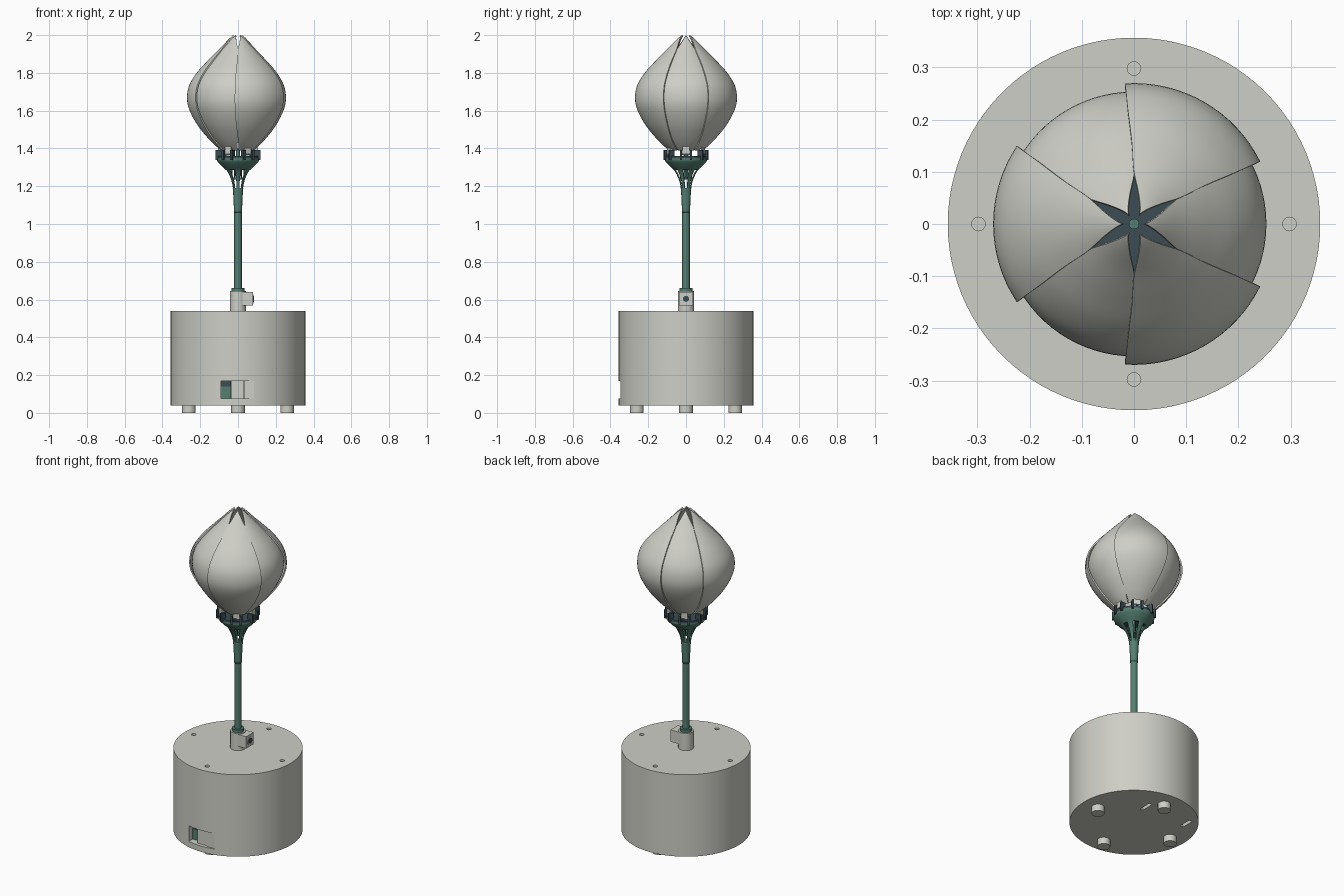
import bpy, bmesh, math
from math import radians, cos, sin
from mathutils import Vector, Matrix

if "Cube" in bpy.data.objects:
    bpy.data.objects.remove(bpy.data.objects["Cube"], do_unlink=True)


def material(name, rgb):
    m = bpy.data.materials.new(name)
    m.use_nodes = True
    m.diffuse_color = (*rgb, 1)
    m.node_tree.nodes["Principled BSDF"].inputs["Base Color"].default_value = (*rgb, 1)
    return m


GREY = material("warm light grey", (0.62, 0.62, 0.57))
GREEN = material("stem green", (0.09, 0.21, 0.165))
SLATE = material("dark slate", (0.045, 0.075, 0.09))


def finish(name, bm, mat, smooth=True):
    me = bpy.data.meshes.new(name)
    bmesh.ops.recalc_face_normals(bm, faces=bm.faces[:])
    bm.to_mesh(me)
    bm.free()
    ob = bpy.data.objects.new(name, me)
    bpy.context.collection.objects.link(ob)
    if mat:
        me.materials.append(mat)
    if smooth:
        select(ob)
        bpy.ops.object.shade_smooth_by_angle(angle=radians(35))
    return ob


def select(ob):
    bpy.ops.object.select_all(action="DESELECT")
    ob.select_set(True)
    bpy.context.view_layer.objects.active = ob


def apply_modifiers(ob):
    select(ob)
    for m in list(ob.modifiers):
        bpy.ops.object.modifier_apply(modifier=m.name)


def add_box(bm, lo, hi, turn=0):
    lo, hi = Vector(lo), Vector(hi)
    mat = (Matrix.Rotation(turn, 4, "Z") @ Matrix.Translation((lo + hi) / 2)
           @ Matrix.Diagonal((*(hi - lo), 1)))
    bmesh.ops.create_cube(bm, size=1, matrix=mat)


def add_cyl(bm, x, y, z0, z1, r, segs=32):
    bmesh.ops.create_cone(bm, cap_ends=True, segments=segs, radius1=r, radius2=r,
                          depth=z1 - z0, matrix=Matrix.Translation((x, y, (z0 + z1) / 2)))


def box(name, lo, hi, mat, turn=0):
    bm = bmesh.new()
    add_box(bm, lo, hi, turn)
    return finish(name, bm, mat, False)


def cyl(name, z0, z1, r, mat, x=0, y=0, segs=32):
    bm = bmesh.new()
    add_cyl(bm, x, y, z0, z1, r, segs)
    return finish(name, bm, mat)


def spline(points, steps):
    """Smooth path through the points."""
    pts = [Vector(p) for p in points]
    pts = [2 * pts[0] - pts[1]] + pts + [2 * pts[-1] - pts[-2]]
    out = []
    for a, b, c, d in zip(pts, pts[1:], pts[2:], pts[3:]):
        for i in range(steps):
            t = i / steps
            out.append(b + t * ((c - a) / 2 + t * (a - 2.5 * b + 2 * c - d / 2
                                + t * (1.5 * (b - c) + (d - a) / 2))))
    return out + [pts[-2]]


def cut(ob, cutter):
    m = ob.modifiers.new("cut", "BOOLEAN")
    m.operation, m.solver, m.object = "DIFFERENCE", "EXACT", cutter
    cutter.hide_render = True
    apply_modifiers(ob)
    bpy.data.objects.remove(cutter, do_unlink=True)


QUARTERS = [(1, 0), (0, 1), (-1, 0), (0, -1)]
SIXTHS = [radians(60 * k) for k in range(6)]

# Drum base with screw holes, underside slots and a switch window
base = cyl("base_drum", 0.04, 0.54, 0.357, GREY, segs=96)
bm = bmesh.new()
for x, y in QUARTERS:
    add_cyl(bm, 0.298 * x, 0.298 * y, 0.515, 0.56, 0.013, 24)
for x in (0.06, -0.23):
    add_box(bm, (x - 0.01, 0.135, 0.02), (x + 0.01, 0.215, 0.06))
add_box(bm, (-0.09, -0.4, 0.075), (0.085, -0.29, 0.17))
cut(base, finish("base_cutter", bm, None, False))
select(base)
bpy.ops.object.shade_smooth_by_angle(angle=radians(35))

# Feet
for i, (x, y) in enumerate(QUARTERS):
    cyl(f"foot_{i + 1}", 0, 0.045, 0.036, GREY, 0.26 * x, 0.26 * y)

# Parts in the window
box("window_board", (-0.09, -0.31, 0.076), (-0.036, -0.289, 0.14), GREEN)
box("window_board_top", (-0.09, -0.305, 0.14), (-0.036, -0.289, 0.169), SLATE)
box("switch_rocker", (-0.035, -0.338, 0.076), (0.03, -0.289, 0.169), GREY)
box("switch_frame", (0.032, -0.344, 0.076), (0.084, -0.289, 0.169), GREY)

# Stem clamp with its side screw
cyl("clamp_collar", 0.53, 0.645, 0.043, GREY)
lug = box("clamp_lug", (0.02, -0.036, 0.568), (0.08, 0.036, 0.64), GREY)
for name, r, x0, x1, mat in (("screw_ring", 0.024, 0.07, 0.083, GREY),
                             ("screw_head", 0.016, 0.07, 0.086, SLATE)):
    ob = cyl(name, x0, x1, r, mat, 0, 0, 24)
    ob.matrix_world = Matrix.Translation((0, 0, 0.604)) @ Matrix.Rotation(radians(90), 4, "Y")
cyl("stem_ring", 0.64, 0.662, 0.034, GREEN)

# Stem and slotted cup
cyl("stem", 0.64, 1.08, 0.02, GREEN)
profile = spline([(0.021, 1.06), (0.024, 1.13), (0.028, 1.19), (0.038, 1.235),
                  (0.06, 1.28), (0.09, 1.31), (0.111, 1.335), (0.111, 1.355)], 5)
bm = bmesh.new()
SEGS = 72
rings = [[bm.verts.new((r * cos(math.tau * k / SEGS), r * sin(math.tau * k / SEGS), z))
          for k in range(SEGS)] for r, z in profile]
for lower, upper in zip(rings, rings[1:]):
    for k in range(SEGS):
        z = (lower[k].co.z + upper[k].co.z) / 2
        in_slot = (k + 3) % 12 < 6 and 1.19 < z < 1.288
        if not in_slot:
            n = (k + 1) % SEGS
            bm.faces.new((lower[k], lower[n], upper[n], upper[k]))
cup = finish("slotted_cup", bm, GREEN)
wall = cup.modifiers.new("wall", "SOLIDIFY")
wall.thickness, wall.offset = 0.007, -1
apply_modifiers(cup)

# Pull rods and their carrier, seen through the slots
cyl("carrier", 1.235, 1.243, 0.036, GREEN)
bm = bmesh.new()
for a in SIXTHS:
    add_box(bm, (0.03, -0.003, 1.235), (0.036, 0.003, 1.345), a)
finish("pull_rods", bm, SLATE, False)
cyl("centre_post", 1.24, 1.40, 0.01, GREEN, segs=20)

# Top plate and petal hinges
cyl("top_plate", 1.345, 1.36, 0.112, SLATE, segs=48)
bm = bmesh.new()
for a in SIXTHS:
    for side in (-1, 1):
        y = side * 0.026
        add_box(bm, (0.088, y - 0.006, 1.34), (0.119, y + 0.006, 1.392), a)
    add_box(bm, (0.098, -0.032, 1.365), (0.108, 0.032, 1.374), a)
finish("hinge_brackets", bm, SLATE, False)
bm = bmesh.new()
for a in SIXTHS:
    add_box(bm, (0.082, -0.018, 1.362), (0.106, 0.018, 1.412), a)
finish("petal_tabs", bm, GREY, False)

# Petals: three outer ones overlap three inner ones; rows are radius, height, half angle
petal_rows = spline([(0.092, 1.39, 28), (0.15, 1.445, 30), (0.212, 1.52, 32.5),
                     (0.256, 1.6, 33.5), (0.27, 1.665, 33.7), (0.258, 1.735, 33.5),
                     (0.215, 1.805, 33), (0.155, 1.87, 31.5), (0.1, 1.925, 30),
                     (0.065, 1.962, 23), (0.042, 1.985, 14), (0.024, 2.0, 2)], 5)
COLS = 16
for i, a in enumerate(SIXTHS):
    outer = i % 2 == 1
    scale = 1 if outer else 0.94
    bm = bmesh.new()
    grid = []
    for r, z, half in petal_rows:
        angles = [a + radians(half) * (2 * j / COLS - 1) for j in range(COLS + 1)]
        grid.append([bm.verts.new((r * scale * cos(t), r * scale * sin(t), z)) for t in angles])
    for low, high in zip(grid, grid[1:]):
        for j in range(COLS):
            bm.faces.new((low[j], low[j + 1], high[j + 1], high[j]))
    petal = finish(f"{'outer' if outer else 'inner'}_petal_{i // 2 + 1}", bm, GREY)
    shell = petal.modifiers.new("shell", "SOLIDIFY")
    shell.thickness, shell.offset = 0.008, -1
    apply_modifiers(petal)
    select(petal)
    bpy.ops.object.shade_smooth_by_angle(angle=radians(35))
